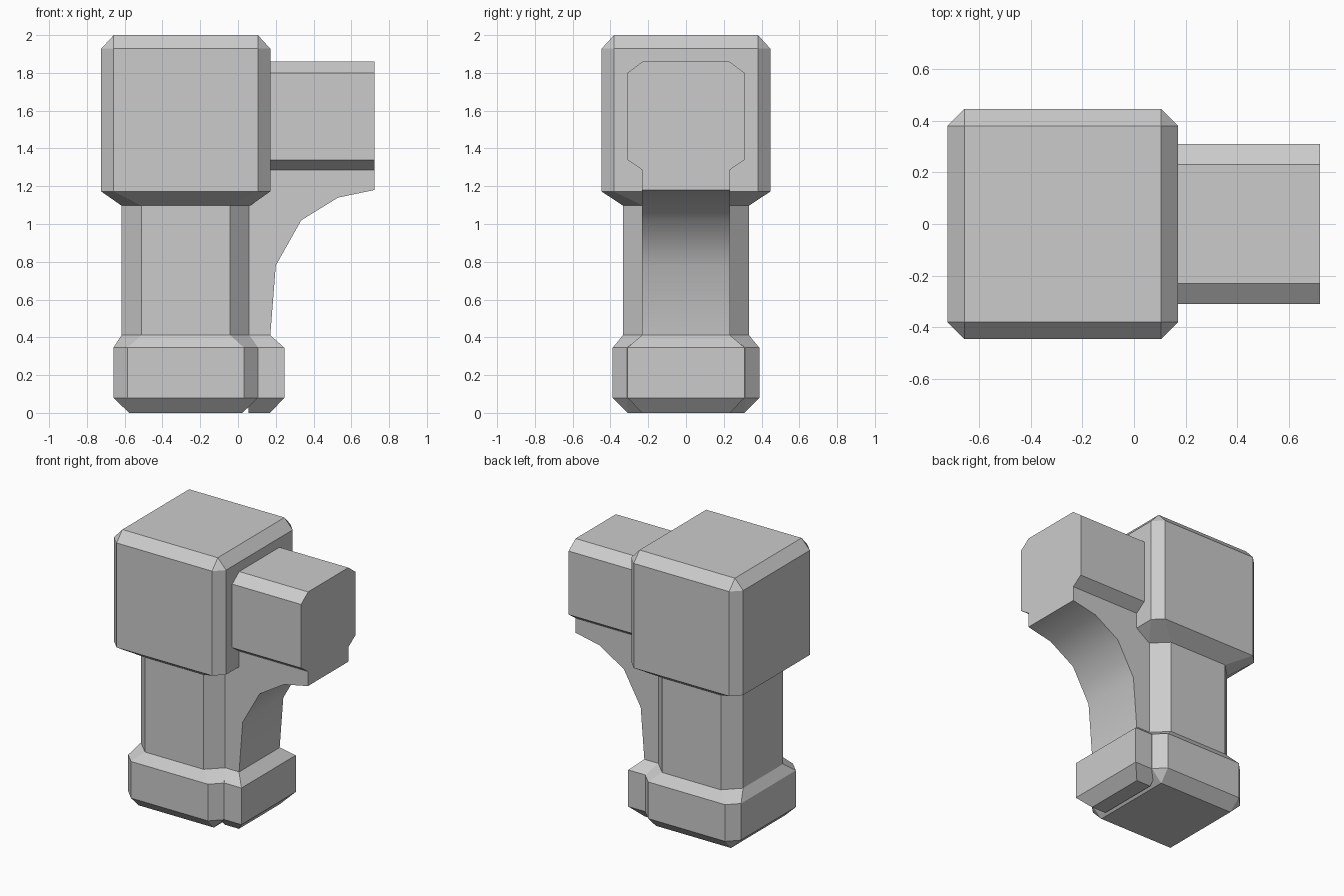
import bpy, bmesh, math

if "Cube" in bpy.data.objects:
    bpy.data.objects.remove(bpy.data.objects["Cube"])


def loft(name, rings):
    """Skin a stack of matching rings and cap both ends."""
    bm = bmesh.new()
    loops = [[bm.verts.new(p) for p in ring] for ring in rings]
    n = len(loops[0])
    for a, b in zip(loops, loops[1:]):
        for i in range(n):
            j = (i + 1) % n
            bm.faces.new((a[i], a[j], b[j], b[i]))
    bm.faces.new(loops[0][::-1])
    bm.faces.new(loops[-1])
    bmesh.ops.remove_doubles(bm, verts=bm.verts, dist=1e-4)
    bmesh.ops.recalc_face_normals(bm, faces=bm.faces)
    mesh = bpy.data.meshes.new(name)
    bm.to_mesh(mesh)
    bm.free()
    obj = bpy.data.objects.new(name, mesh)
    bpy.context.collection.objects.link(obj)
    return obj


def octagon(z, hx, hy, c, cx=-0.2765):
    """Rectangle with its corners cut by c, at height z."""
    pts = [(hx, -hy + c), (hx, hy - c), (hx - c, hy), (-hx + c, hy),
           (-hx, hy - c), (-hx, -hy + c), (-hx + c, -hy), (hx - c, -hy)]
    return [(cx + x, y, z) for x, y in pts]


# Post: chamfered base, shaft and head block
loft("post", [octagon(*r) for r in (
    (0.0, 0.30, 0.31, 0.0),
    (0.08, 0.383, 0.388, 0.075),
    (0.345, 0.383, 0.388, 0.075),
    (0.412, 0.34, 0.333, 0.105),
    (1.097, 0.34, 0.333, 0.105),
    (1.172, 0.4475, 0.447, 0.066),
    (1.928, 0.4475, 0.447, 0.066),
    (2.0, 0.3815, 0.381, 0.0))])

# Arm reaching out from the head block
half = [(0.23, 1.285), (0.31, 1.34), (0.31, 1.80), (0.23, 1.86)]
section = half + [(-y, z) for y, z in reversed(half)]
loft("arm", [[(x, y, z) for y, z in section] for x in (0.08, 0.722)])

# Curved web under the arm
web = [(0.0, 0.40), (0.17, 0.40), (0.20, 0.78), (0.335, 1.02), (0.53, 1.14),
       (0.722, 1.18), (0.722, 1.285), (0.0, 1.285)]
brace = loft("curved_brace", [[(x, y, z) for x, z in web] for y in (-0.232, 0.232)])
bpy.context.view_layer.objects.active = brace
brace.select_set(True)
bpy.ops.object.shade_smooth_by_angle(angle=math.radians(35))

# Foot of the brace, beside the post base
loft("brace_foot", [[(0.055, -y, z), (x, -y, z), (x, y, z), (0.055, y, z)]
                    for x, y, z in ((0.17, 0.232, 0.0), (0.245, 0.31, 0.08),
                                    (0.245, 0.31, 0.345), (0.17, 0.232, 0.412))])
